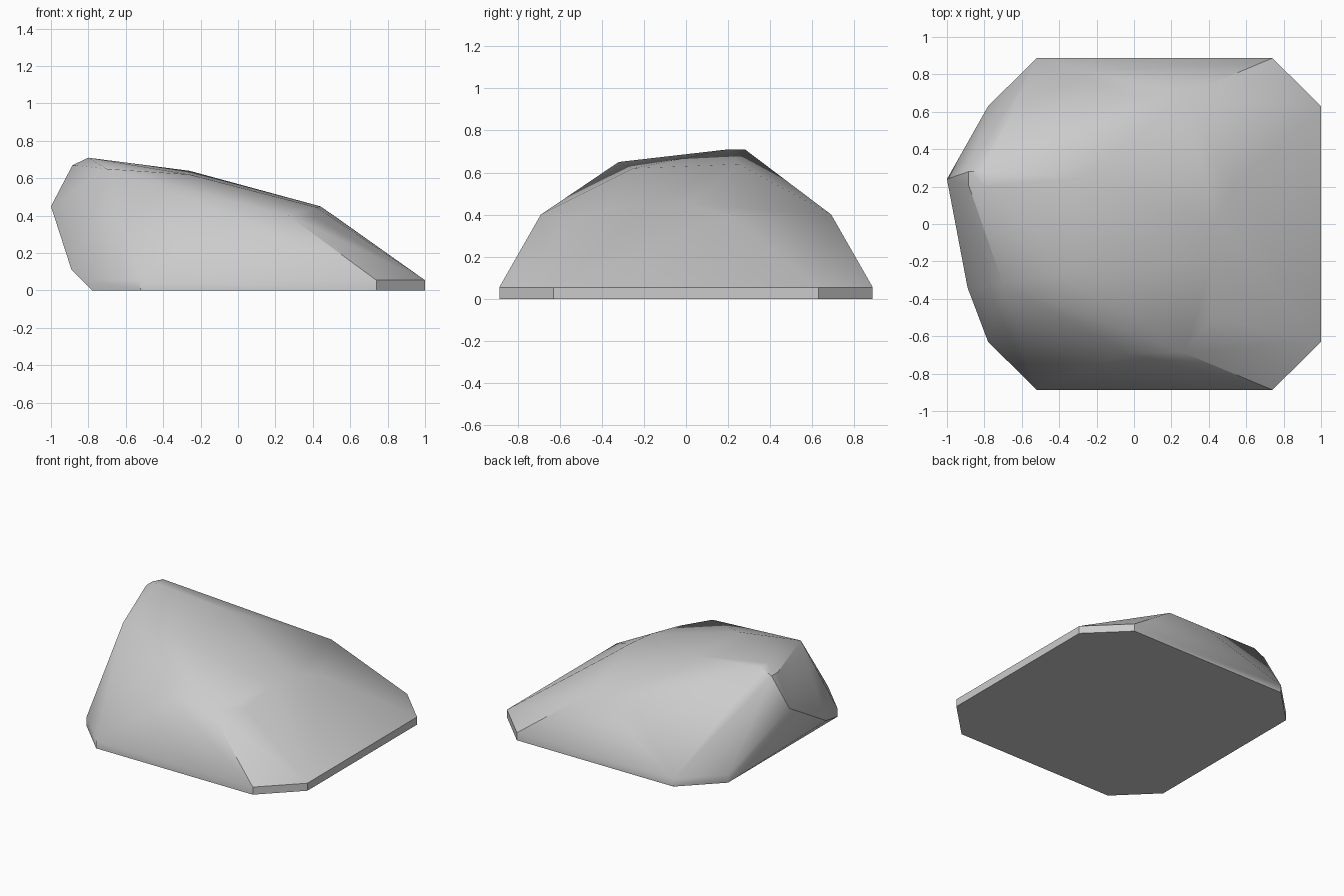
import bpy
import bmesh
from math import radians

cube = bpy.data.objects.get("Cube")
if cube:
    bpy.data.objects.remove(cube, do_unlink=True)

# Stone colour
stone = bpy.data.materials.new("grey_stone")
stone.use_nodes = True
grey = (0.6, 0.6, 0.6, 1)
stone.diffuse_color = grey
stone.node_tree.nodes["Principled BSDF"].inputs["Base Color"].default_value = grey

RIM = 0.055
points = []

# Footing: a rectangle with its corners cut off, extruded to a low rim
for side in (-1, 1):
    for x, y in ((1, 0.63), (0.74, 0.887), (-0.52, 0.887), (-0.78, 0.63)):
        points += [(x, side * y, 0), (x, side * y, RIM)]

# Shoulders above the two long sides
for side in (-1, 1):
    points += [(x, side * 0.69, 0.4) for x in (-0.04, 0.27)]

# Tall end, leaning out beyond the footing
points += [
    (-0.89, -0.34, 0.11), (-1, 0.24, 0.45),
    (-0.885, 0.21, 0.67), (-0.885, 0.28, 0.67),
    (-0.8, 0.2, 0.71), (-0.8, 0.28, 0.71), (-0.7, -0.32, 0.65),
]

# Crown and the ridge where it falls towards the low end
points += [
    (-0.26, 0.25, 0.64), (-0.26, -0.25, 0.62),
    (0.44, 0.02, 0.45), (0.52, 0.2, 0.395),
    (0.42, -0.2, 0.445), (0.41, -0.5, 0.39),
]

# Wrap the points in a faceted shell
bm = bmesh.new()
for p in points:
    bm.verts.new(p)
bmesh.ops.convex_hull(bm, input=bm.verts)
bmesh.ops.delete(bm, geom=[v for v in bm.verts if not v.link_faces], context="VERTS")
bmesh.ops.dissolve_limit(bm, angle_limit=radians(1), verts=bm.verts, edges=bm.edges)
bmesh.ops.recalc_face_normals(bm, faces=bm.faces)
mesh = bpy.data.meshes.new("boulder")
bm.to_mesh(mesh)
bm.free()
mesh.materials.append(stone)

boulder = bpy.data.objects.new("boulder", mesh)
bpy.context.collection.objects.link(boulder)
bpy.ops.object.select_all(action="DESELECT")
boulder.select_set(True)
bpy.context.view_layer.objects.active = boulder
bpy.ops.object.shade_smooth_by_angle(angle=radians(35))
